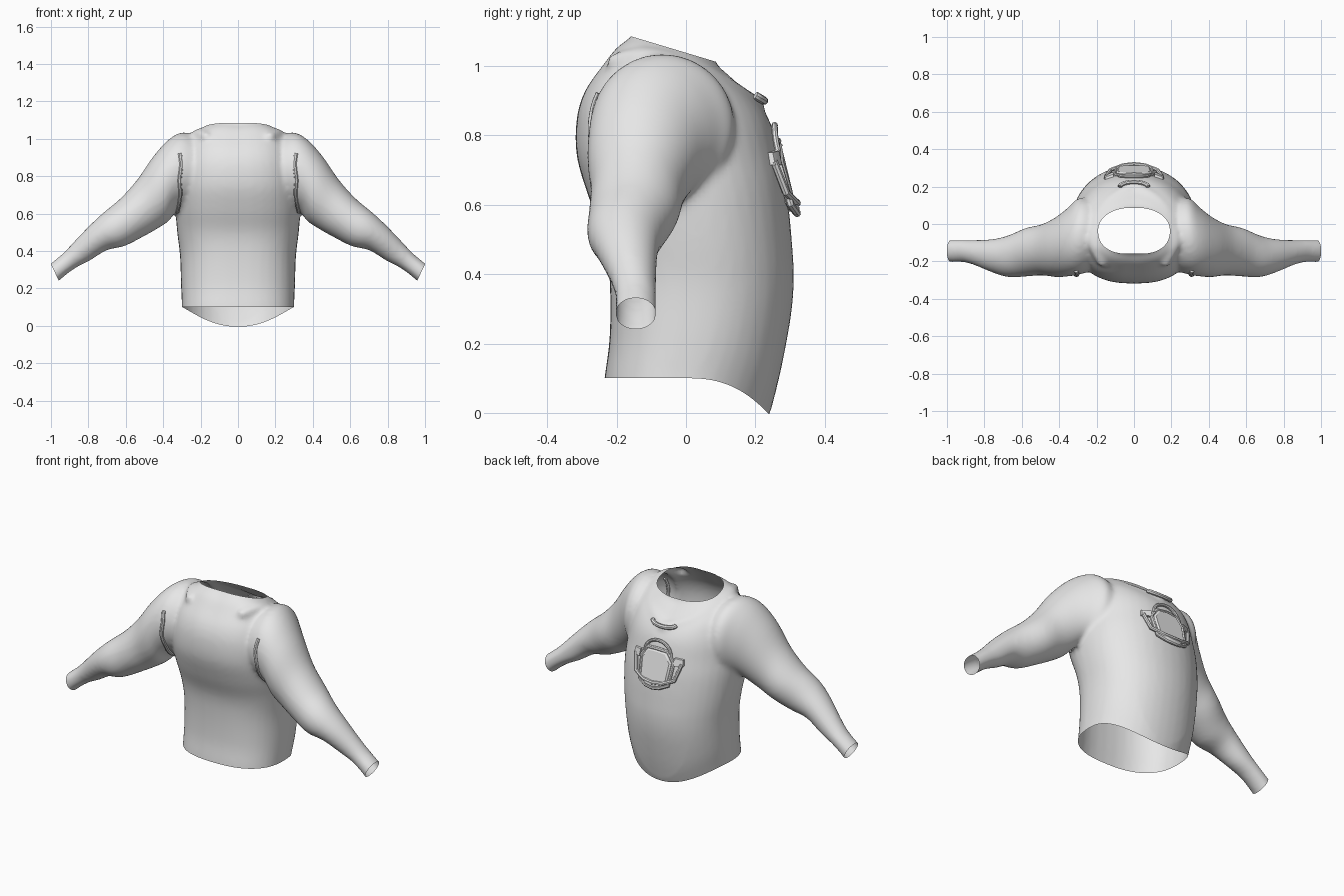
import bpy, bmesh, math
from mathutils import Vector
from mathutils.bvhtree import BVHTree

cube = bpy.data.objects.get("Cube")
if cube:
    bpy.data.objects.remove(cube)

cloth = bpy.data.materials.new("plain grey cloth")
cloth.use_nodes = True
grey = (0.8, 0.8, 0.8, 1)
cloth.diffuse_color = grey
for node in cloth.node_tree.nodes:
    if node.type == "BSDF_PRINCIPLED":
        node.inputs["Base Color"].default_value = grey

SIDES = 40


def add_object(name, bm, angle=40):
    mesh = bpy.data.meshes.new(name)
    bm.to_mesh(mesh)
    bm.free()
    return finish(bpy.data.objects.new(name, mesh), angle)


def finish(obj, angle=40):
    if obj.name not in bpy.context.scene.collection.objects:
        bpy.context.scene.collection.objects.link(obj)
    bpy.ops.object.select_all(action="DESELECT")
    obj.select_set(True)
    bpy.context.view_layer.objects.active = obj
    if obj.type == "CURVE":
        bpy.ops.object.convert(target="MESH")
        obj = bpy.context.object
    obj.data.materials.clear()
    obj.data.materials.append(cloth)
    bpy.ops.object.shade_smooth_by_angle(angle=math.radians(angle))
    return obj


def loft(bm, rings):
    """Closed solid through a stack of equal rings."""
    loops = [[bm.verts.new(p) for p in ring] for ring in rings]
    faces = [bm.faces.new(loops[0]), bm.faces.new(loops[-1])]
    for a, b in zip(loops, loops[1:]):
        for i in range(len(a)):
            j = (i + 1) % len(a)
            faces.append(bm.faces.new((a[i], a[j], b[j], b[i])))
    bmesh.ops.recalc_face_normals(bm, faces=faces)


def smooth_rows(rows, steps=4):
    """Catmull-Rom interpolation of a table of rows."""
    out = []
    for k in range(len(rows) - 1):
        a, b = rows[max(k - 1, 0)], rows[k]
        c, d = rows[k + 1], rows[min(k + 2, len(rows) - 1)]
        for s in range(steps):
            t = s / steps
            out.append([q + t / 2 * (r - p + t * (2*p - 5*q + 4*r - w + t * (3*q - p - 3*r + w)))
                        for p, q, r, w in zip(a, b, c, d)])
    return out + [list(rows[-1])]


def power(v, n):
    return math.copysign(abs(v) ** (2 / n), v)


# Torso: front y, front z, back y, back z, half width, side lift
torso_rows = [
    (-.24, .02, .21, .02, .30, 0), (-.235, .1, .24, .1, .30, 0),
    (-.22, .22, .28, .22, .305, 0), (-.22, .38, .31, .36, .31, 0),
    (-.235, .5, .305, .5, .325, 0), (-.28, .62, .29, .64, .335, 0),
    (-.315, .74, .27, .74, .33, 0), (-.315, .85, .25, .82, .32, 0),
    (-.29, .93, .225, .87, .30, .01), (-.24, 1, .19, .91, .27, .02),
    (-.2, 1.05, .13, .965, .23, .02), (-.155, 1.085, .085, 1.01, .16, .02),
    (-.14, 1.14, .07, 1.1, .125, 0)]

# Sleeve: top x, top z, bottom x, bottom z, front y, back y
sleeve_rows = [
    (.18, .99, .2, .64, -.24, .12), (.28, 1.035, .3, .62, -.27, .14),
    (.36, 1.005, .34, .6, -.28, .09), (.45, .91, .37, .56, -.285, .04),
    (.54, .78, .43, .52, -.275, 0), (.63, .68, .51, .475, -.28, -.02),
    (.72, .605, .61, .425, -.285, -.06), (.8, .53, .7, .405, -.26, -.08),
    (.9, .425, .79, .35, -.22, -.085), (.95, .375, .875, .305, -.205, -.085),
    (1.005, .33, .958, .24, -.205, -.085), (1.06, .28, 1.01, .18, -.205, -.085)]

body = bmesh.new()
angles = [2 * math.pi * i / SIDES for i in range(SIDES)]
rings = []
for fy, fz, by, bz, w, lift in smooth_rows(torso_rows):
    ring = []
    for t in angles:
        n = 2.5 if math.cos(t) < 0 else 2.1
        c, s = power(math.cos(t), n), power(math.sin(t), n)
        ring.append((w * s, (fy + by) / 2 + (by - fy) / 2 * c,
                     (fz + bz) / 2 + (bz - fz) / 2 * c + lift * abs(s)))
    rings.append(ring)
loft(body, rings)

for side in (-1, 1):
    rings = []
    for tx, tz, bx, bz, fy, by in smooth_rows(sleeve_rows):
        rings.append([(side * ((tx + bx) / 2 + (tx - bx) / 2 * math.cos(t)),
                       (fy + by) / 2 + (by - fy) / 2 * math.sin(t),
                       (tz + bz) / 2 + (tz - bz) / 2 * math.cos(t)) for t in angles])
    loft(body, rings)
    # Soft collar ridge running from the chest over the shoulder to the back
    ridge = [(.17, -.2, 1.01), (.215, -.1, 1.025), (.19, .03, .985),
             (.12, .13, .93), (0, .2, .885)]
    for x, y, z in smooth_rows(ridge, 10):
        ball = bmesh.ops.create_icosphere(body, subdivisions=2, radius=.03)
        bmesh.ops.translate(body, verts=ball["verts"], vec=(side * x, y, z))

# Merge the solids into one smooth skin
shirt = add_object("shirt", body)
remesh = shirt.modifiers.new("merge", "REMESH")
remesh.mode = "VOXEL"
remesh.voxel_size = .013
relax = shirt.modifiers.new("relax", "SMOOTH")
relax.factor = .5
relax.iterations = 8
graph = bpy.context.evaluated_depsgraph_get()
skin = bpy.data.meshes.new_from_object(shirt.evaluated_get(graph))
shirt.modifiers.clear()
bm = bmesh.new()
bm.from_mesh(skin)

# Open the hem, neck and both cuffs
cuts = [((0, 0, .1), (0, 0, -1)), ((0, -.14, 1.08), (0, .3, 1)),
        ((1, 0, .33), (.085, 0, -.04)), ((-1, 0, .33), (-.085, 0, -.04))]
for point, normal in cuts:
    bmesh.ops.bisect_plane(bm, geom=bm.verts[:] + bm.edges[:] + bm.faces[:],
                           plane_co=point, plane_no=normal, clear_outer=True)
# Let the hem droop toward the back
for v in bm.verts:
    if v.co.z < .4 and abs(v.co.x) < .36 and v.co.y > 0:
        droop = .1 * min(v.co.y / .235, 1.05) ** 2.5
        v.co.z -= droop * (1 - (v.co.z - .1) / .3)
tree = BVHTree.FromBMesh(bm)
bm.to_mesh(shirt.data)
bm.free()
finish(shirt, 60)


def tube(name, points, radius, closed=False):
    curve = bpy.data.curves.new(name, "CURVE")
    curve.dimensions = "3D"
    curve.bevel_depth = radius
    curve.bevel_resolution = 2
    curve.use_fill_caps = True
    line = curve.splines.new("POLY")
    line.points.add(len(points) - 1)
    for p, co in zip(line.points, points):
        p.co = (*co, 1)
    line.use_cyclic_u = closed
    return finish(bpy.data.objects.new(name, curve))


# Narrow seam flaps in front of the armpits
for side, label in ((1, "left"), (-1, "right")):
    path = []
    for x, z in smooth_rows([(.31, .92), (.303, .86), (.312, .78), (.308, .7), (.325, .61)]):
        hit = tree.ray_cast(Vector((side * x, -1, z)), Vector((0, 1, 0)))[0]
        path.append((side * x, hit.y if hit else -.27, z))
    tube(label + "_seam_flap", path, .011)


# Back pack, laid on the curved and sloping back
def on_back(u, v, n):
    return (u, .288 - .27 * v + n - 1.5 * u * u, .695 + v)


def slab(name, outline, low, high, inset=.012):
    """Bent plate with a chamfered outer face."""
    bm = bmesh.new()
    rings = []
    for shrink, n in ((0, low), (0, high - inset / 2), (inset, high)):
        rings.append([on_back(u * (1 - shrink * 8), v * (1 - shrink * 8), n)
                      for u, v in outline])
    loft(bm, rings)
    return add_object(name, bm, 30)


half = [(0, .085), (.06, .08), (.095, .03), (.085, -.09), (.04, -.11), (0, -.115)]
outline = half + [(-u, v) for u, v in half[-2:0:-1]]
slab("pack_body", outline, -.03, .012)
tube("pack_frame", [on_back(u * 1.08, v * 1.04, 0) for u, v in outline], .011, True)

# Lower strap and side clasps
strap = [(-.15, .03), (-.125, -.06), (-.06, -.085), (0, -.09), (.06, -.085), (.125, -.06), (.15, .03)]
tube("pack_strap", [on_back(u, v, .008) for u, v in strap], .011)
for side, label in ((1, "left"), (-1, "right")):
    box = [(side * u, v) for u, v in ((.11, .06), (.155, .055), (.16, .02), (.115, .02))]
    slab(label + "_clasp", box, -.02, .014, .002)

# Carrying handle and the small loop above it
arc = [math.pi * i / 12 for i in range(13)]
tube("pack_handle", [on_back(.085 * math.cos(t), .06 + .075 * math.sin(t), .004) for t in arc], .009)
tube("neck_loop", [(.075 * math.cos(t), .2 + .025 * math.sin(t), .915 - .015 * math.sin(t))
                   for t in arc], .012)
